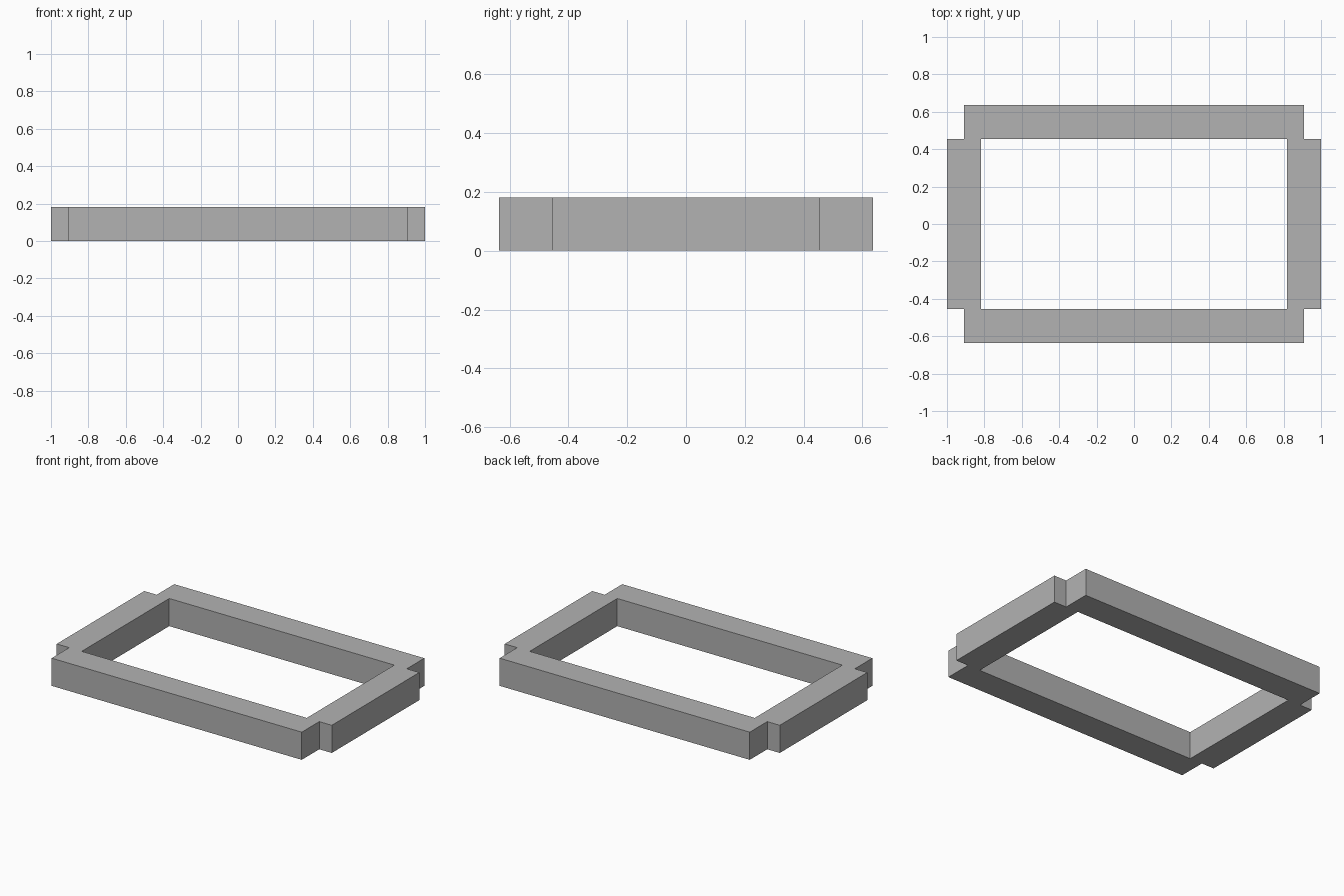
import bpy
import bmesh

cube = bpy.data.objects.get("Cube")
if cube:
    bpy.data.objects.remove(cube, do_unlink=True)

U = 1 / 11            # layout unit: the frame is 22 units long
HEIGHT = 2 * U

# Single flat grey
grey = bpy.data.materials.new("plain grey")
grey.use_nodes = True
colour = (0.448, 0.448, 0.448, 1)
grey.diffuse_color = colour
grey.node_tree.nodes["Principled BSDF"].inputs["Base Color"].default_value = colour

# Plan of the frame: cells of a grid, leaving the opening and notched corners empty
xs = [-11, -10, -9, 9, 10, 11]
ys = [-7, -5, 5, 7]


def is_solid(col, row):
    if row == 1:
        return col != 2           # side rails around the opening
    return 1 <= col <= 3          # front and back rails, stopping short of the sides


bm = bmesh.new()
for row in range(3):
    for col in range(5):
        if is_solid(col, row):
            x0, x1 = xs[col] * U, xs[col + 1] * U
            y0, y1 = ys[row] * U, ys[row + 1] * U
            bm.faces.new([bm.verts.new((x, y, 0)) for x, y in
                          ((x0, y0), (x1, y0), (x1, y1), (x0, y1))])
bmesh.ops.remove_doubles(bm, verts=bm.verts, dist=1e-4)

# Raise the plan into a solid
raised = bmesh.ops.extrude_face_region(bm, geom=bm.faces[:], use_keep_orig=True)
top = [v for v in raised["geom"] if isinstance(v, bmesh.types.BMVert)]
bmesh.ops.translate(bm, verts=top, vec=(0, 0, HEIGHT))
bmesh.ops.recalc_face_normals(bm, faces=bm.faces)

mesh = bpy.data.meshes.new("rectangular_frame")
bm.to_mesh(mesh)
bm.free()
mesh.materials.append(grey)
frame = bpy.data.objects.new("rectangular_frame", mesh)
bpy.context.collection.objects.link(frame)
